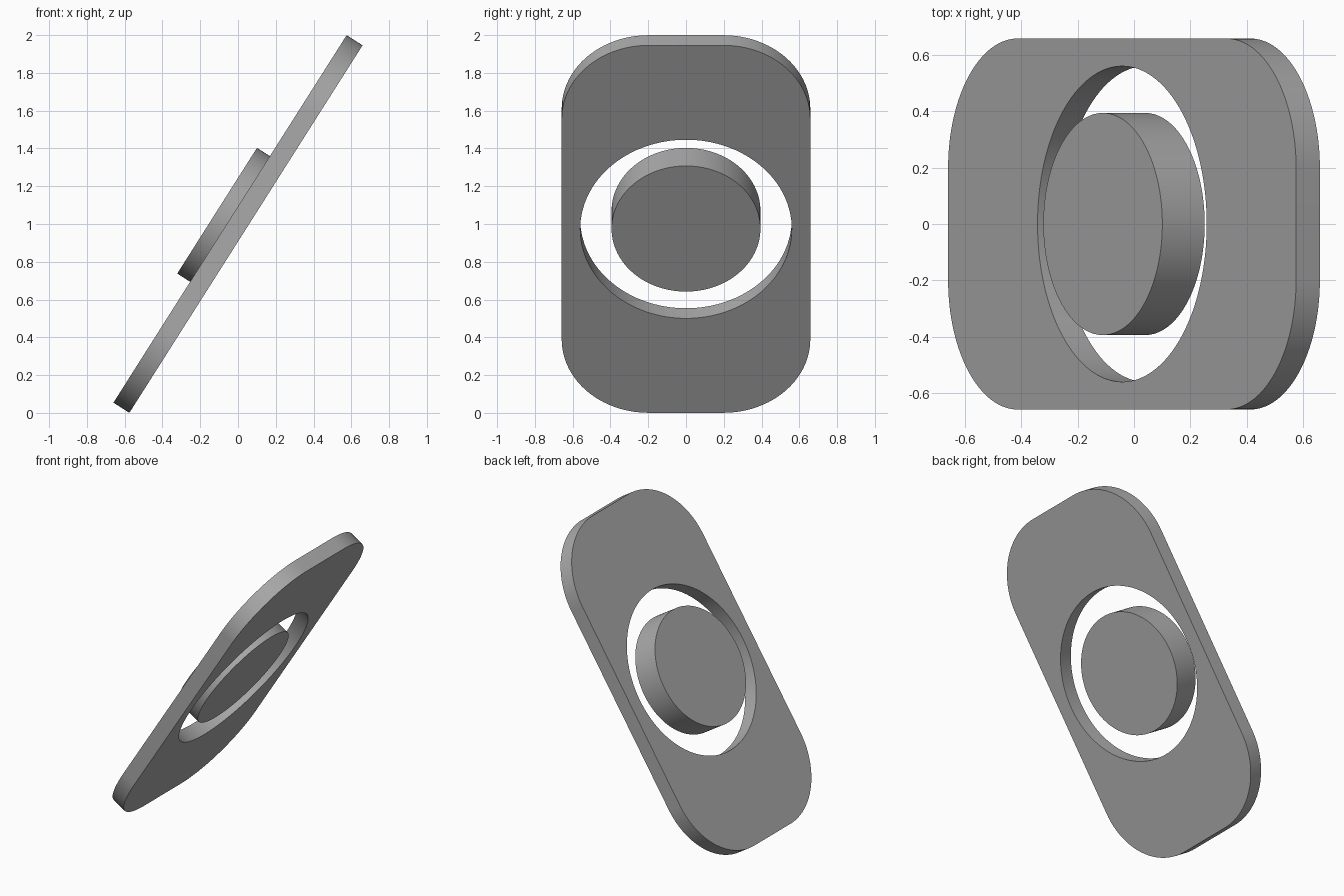
import bpy, bmesh, math
from mathutils import Vector

if "Cube" in bpy.data.objects:
    bpy.data.objects.remove(bpy.data.objects["Cube"], do_unlink=True)

TILT = math.radians(-57.6)
GREY = (0.40, 0.40, 0.40, 1)

mat = bpy.data.materials.new("mid grey")
mat.use_nodes = True
mat.diffuse_color = GREY
mat.node_tree.nodes["Principled BSDF"].inputs["Base Color"].default_value = GREY


def circle(radius, count=128):
    return [(radius * math.cos(2 * math.pi * i / count),
             radius * math.sin(2 * math.pi * i / count)) for i in range(count)]


def rounded_rectangle(half_x, half_y, radius, steps=32):
    points = []
    for quarter, (sx, sy) in enumerate([(1, 1), (-1, 1), (-1, -1), (1, -1)]):
        for i in range(steps + 1):
            a = math.pi / 2 * (quarter + i / steps)
            points.append((sx * (half_x - radius) + radius * math.cos(a),
                           sy * (half_y - radius) + radius * math.sin(a)))
    return points


def slab(name, outlines, bottom, top):
    """Fill the outlines (later ones are holes), extrude and tilt them."""
    bm = bmesh.new()
    for outline in outlines:
        verts = [bm.verts.new((x, y, bottom)) for x, y in outline]
        for a, b in zip(verts, verts[1:] + verts[:1]):
            bm.edges.new((a, b))
    bmesh.ops.triangle_fill(bm, use_beauty=True, edges=bm.edges[:], normal=(0, 0, 1))
    result = bmesh.ops.extrude_face_region(bm, geom=bm.faces[:], use_keep_orig=True)
    moved = [g for g in result["geom"] if isinstance(g, bmesh.types.BMVert)]
    bmesh.ops.translate(bm, verts=moved, vec=Vector((0, 0, top - bottom)))
    bmesh.ops.recalc_face_normals(bm, faces=bm.faces[:])
    mesh = bpy.data.meshes.new(name)
    bm.to_mesh(mesh)
    bm.free()
    mesh.materials.append(mat)
    obj = bpy.data.objects.new(name, mesh)
    bpy.context.collection.objects.link(obj)
    obj.rotation_euler.y = TILT
    obj.location.z = 1
    bpy.ops.object.select_all(action="DESELECT")
    obj.select_set(True)
    bpy.context.view_layer.objects.active = obj
    bpy.ops.object.shade_smooth_by_angle(angle=math.radians(30))
    return obj


# Tilted plate with a round opening
slab("plate", [rounded_rectangle(1.152, 0.658, 0.46), circle(0.56)], -0.05, 0.05)

# Round button standing proud of the opening
slab("button", [circle(0.394)], -0.047, 0.131)
